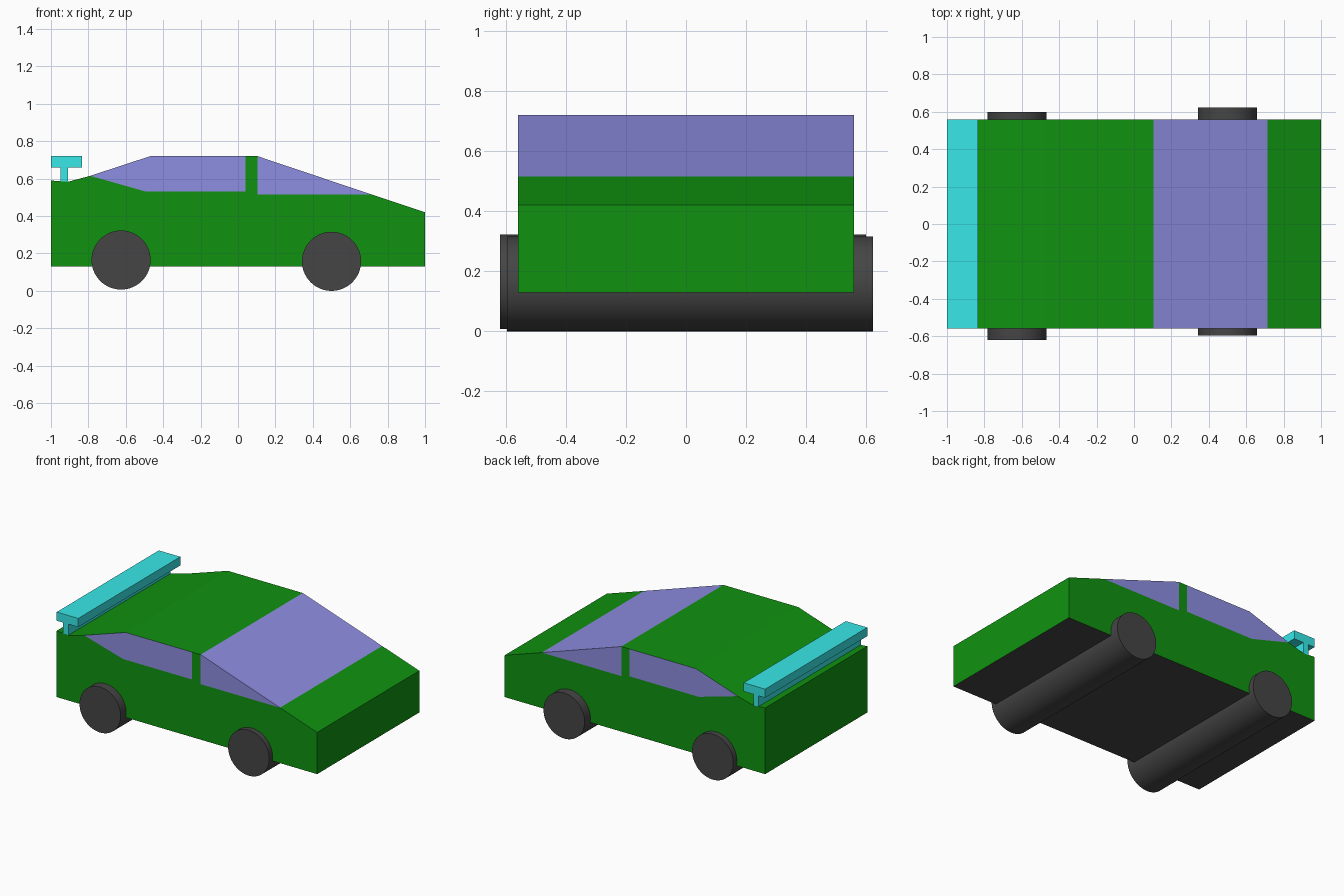
import bpy, bmesh, math

if "Cube" in bpy.data.objects:
    bpy.data.objects.remove(bpy.data.objects["Cube"])

HALF = 0.56  # half width of the bodywork


def material(name, rgb):
    mat = bpy.data.materials.new(name)
    mat.diffuse_color = (*rgb, 1)
    mat.use_nodes = True
    mat.node_tree.nodes["Principled BSDF"].inputs["Base Color"].default_value = mat.diffuse_color
    return mat


green = material("green_paint", (0.005, 0.29, 0.005))
glass = material("lilac_glass", (0.27, 0.27, 0.76))
cyan = material("cyan_paint", (0.04, 0.80, 0.80))
dark = material("dark_rubber", (0.06, 0.06, 0.06))


def sides(poly):
    """Both side panels of a counter-clockwise (x, z) polygon."""
    return [[(x, -HALF, z) for x, z in poly],
            [(x, HALF, z) for x, z in reversed(poly)]]


def strips(path):
    """Full-width panels along an (x, z) path."""
    return [[(*p[:1], -HALF, p[1]), (p[0], HALF, p[1]),
             (q[0], HALF, q[1]), (q[0], -HALF, q[1])]
            for p, q in zip(path, path[1:])]


def panels(name, mat, faces):
    bm = bmesh.new()
    for f in faces:
        bm.faces.new([bm.verts.new(co) for co in f])
    bmesh.ops.remove_doubles(bm, verts=bm.verts, dist=1e-5)
    mesh = bpy.data.meshes.new(name)
    bm.to_mesh(mesh)
    bm.free()
    mesh.materials.append(mat)
    obj = bpy.data.objects.new(name, mesh)
    bpy.context.collection.objects.link(obj)


# Key points of the side profile
rear_low, nose_low, nose_top = (-1, 0.13), (1, 0.13), (1, 0.42)
screen_low, screen_top = (0.715, 0.515), (0.105, 0.72)
pillar_top, roof_rear = (0.04, 0.72), (-0.47, 0.72)
window_tip, deck_dip, tail = (-0.79, 0.615), (-0.91, 0.583), (-1, 0.59)
front_sill, rear_sill, rear_sill_end = (0.105, 0.515), (0.04, 0.53), (-0.49, 0.53)

# Green bodywork with window openings
body_side = [rear_low, nose_low, nose_top, screen_low, front_sill, screen_top,
             pillar_top, rear_sill, rear_sill_end, window_tip, deck_dip, tail]
panels("body", green, sides(body_side)
       + strips([nose_low, nose_top, screen_low])
       + strips([screen_top, pillar_top, roof_rear, window_tip, deck_dip, tail, rear_low]))

# Underside and glazing
panels("underside", dark, strips([rear_low, nose_low]))
panels("windscreen", glass, strips([screen_low, screen_top]))
panels("front_side_windows", glass, sides([front_sill, screen_low, screen_top]))
panels("rear_side_windows", glass,
       sides([rear_sill_end, rear_sill, pillar_top, roof_rear, window_tip]))

# T-section rear spoiler
tee = [(-0.95, 0.583), (-0.91, 0.583), (-0.91, 0.66), (-0.835, 0.66),
       (-0.835, 0.72), (-1, 0.72), (-1, 0.66), (-0.95, 0.66)]
panels("spoiler", cyan, sides(tee) + strips(tee + tee[:1]))

# Wheel rollers running right across the car
for name, x, y, z in (("rear_wheels", -0.625, -0.01, 0.165),
                      ("front_wheels", 0.5, 0.013, 0.158)):
    bpy.ops.mesh.primitive_cylinder_add(vertices=64, radius=0.158, depth=1.22,
                                        location=(x, y, z),
                                        rotation=(math.pi / 2, 0, 0))
    wheel = bpy.context.object
    wheel.name = name
    wheel.data.materials.append(dark)
    bpy.ops.object.shade_smooth_by_angle(angle=math.radians(30))
